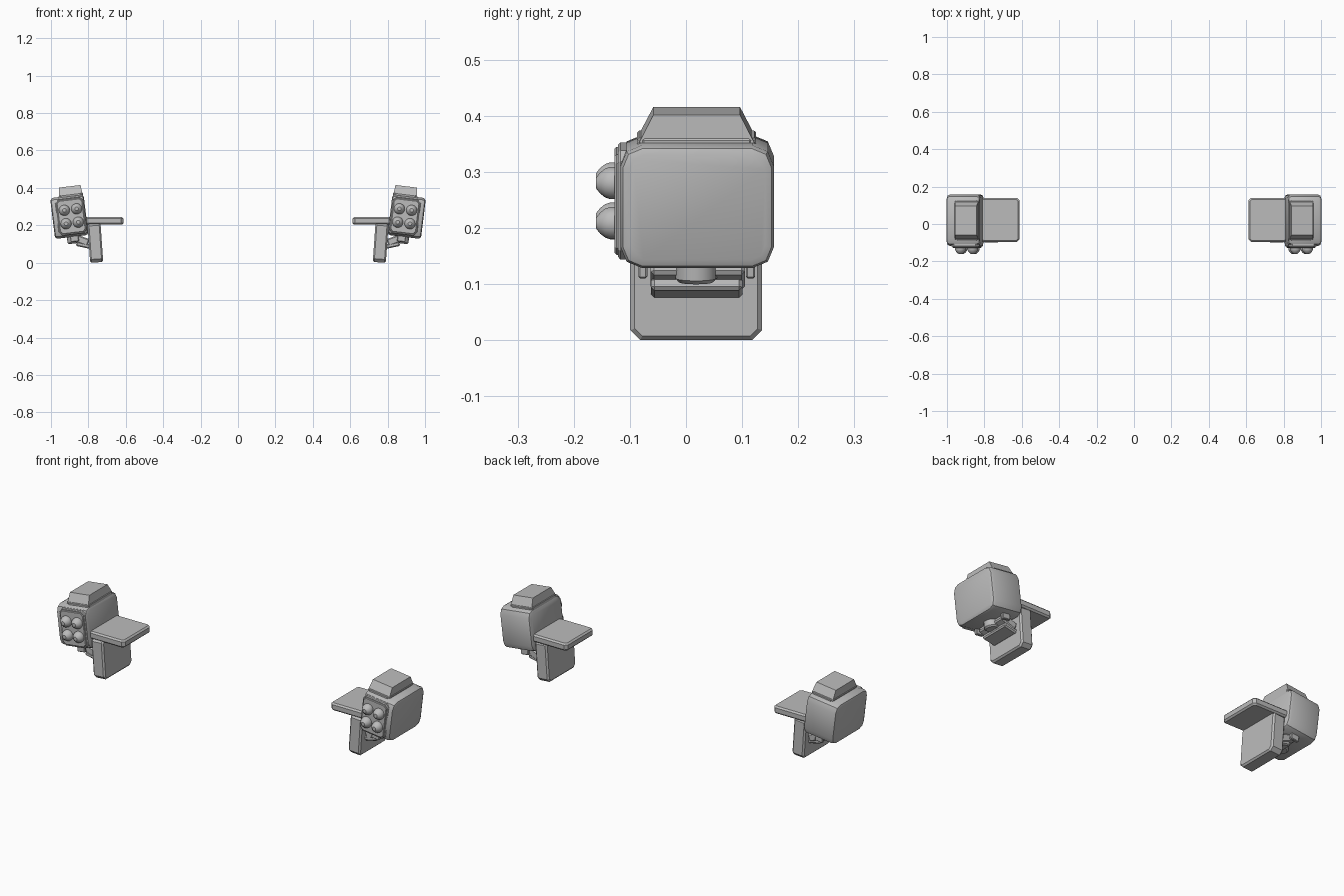
import bpy, bmesh
from math import radians
from mathutils import Matrix, Vector

cube = bpy.data.objects.get("Cube")
if cube:
    bpy.data.objects.remove(cube, do_unlink=True)

grey = bpy.data.materials.new("plain grey")
grey.use_nodes = True
colour = (0.5, 0.5, 0.5, 1)
grey.diffuse_color = colour
grey.node_tree.nodes["Principled BSDF"].inputs["Base Color"].default_value = colour


def frame(x, y, z, tilt=0):
    return Matrix.Translation((x, y, z)) @ Matrix.Rotation(radians(tilt), 4, 'Y')


def finish(name, bm, matrix):
    """Place the mesh, mirror it to the other side and shade it."""
    bmesh.ops.transform(bm, matrix=matrix, verts=bm.verts)
    bmesh.ops.recalc_face_normals(bm, faces=bm.faces)
    mesh = bpy.data.meshes.new(name)
    bm.to_mesh(mesh)
    bm.free()
    mesh.materials.append(grey)
    obj = bpy.data.objects.new(name, mesh)
    bpy.context.collection.objects.link(obj)
    bpy.ops.object.select_all(action='DESELECT')
    obj.select_set(True)
    bpy.context.view_layer.objects.active = obj
    bpy.ops.object.shade_smooth_by_angle(angle=radians(30))
    obj.modifiers.new("both sides", 'MIRROR').use_mirror_merge = False


def box(name, size, matrix, edge=0.006, corner=0, axis=0, segments=1, taper=(1, 1)):
    """Box with large corners along one axis, small edges, and a tapered top."""
    bm = bmesh.new()
    bmesh.ops.create_cube(bm, size=1)
    for v in bm.verts:
        if v.co.z > 0:
            v.co.x *= taper[0]
            v.co.y *= taper[1]
        v.co = Vector(a * b for a, b in zip(v.co, size))
    if corner:
        along = [e for e in bm.edges
                 if abs((e.verts[0].co - e.verts[1].co).normalized()[axis]) > 0.9]
        bmesh.ops.bevel(bm, geom=along, offset=corner, segments=segments,
                        profile=0.5, affect='EDGES')
    if edge:
        sharp = [e for e in bm.edges if e.calc_face_angle(0) > radians(50)]
        bmesh.ops.bevel(bm, geom=sharp, offset=edge, segments=segments,
                        profile=0.5, affect='EDGES')
    finish(name, bm, matrix)


def lathe(name, profile, matrix, sides=16):
    """Closed solid from (radius, height) pairs around local z."""
    bm = bmesh.new()
    rings = []
    for radius, height in profile:
        ring = bmesh.ops.create_circle(bm, segments=sides, radius=radius)["verts"]
        bmesh.ops.translate(bm, verts=ring, vec=(0, 0, height))
        rings.append(ring)
    for a, b in zip(rings, rings[1:]):
        for i in range(sides):
            j = (i + 1) % sides
            bm.faces.new((a[i], a[j], b[j], b[i]))
    bm.faces.new(rings[0])
    bm.faces.new(rings[-1])
    finish(name, bm, matrix)


# Shoulder mount: flat shelf and hanging side plate
box("shoulder_shelf", (0.21, 0.235, 0.04), frame(0.717, 0.022, 0.224),
    edge=0.008, corner=0.014, axis=2)
box("side_plate", (0.07, 0.235, 0.215), frame(0.763, 0.018, 0.109, 4),
    edge=0.008, corner=0.018)

# Launcher pod, leaning outwards
pod = frame(0.902, 0, 0.247, 7)
box("pod_body", (0.18, 0.274, 0.22), pod @ frame(0, 0.02, 0),
    edge=0.016, corner=0.038, segments=2)
box("pod_front_frame", (0.152, 0.03, 0.196), pod @ frame(-0.01, -0.106, 0),
    edge=0.004, corner=0.018, axis=1)
box("pod_front_plate", (0.138, 0.03, 0.18), pod @ frame(-0.01, -0.112, 0),
    edge=0.003, corner=0.014, axis=1)

# Sloped cap on top of the pod
box("cap_lip", (0.13, 0.212, 0.02), pod @ frame(-0.022, 0.019, 0.108),
    edge=0.003, corner=0.012, axis=2)
box("cap", (0.126, 0.206, 0.05), pod @ frame(-0.022, 0.019, 0.135),
    edge=0, corner=0.008, axis=2, taper=(0.92, 0.75))

# Four rocket noses
nose = [(0.029, 0), (0.029, 0.017), (0.026, 0.026), (0.019, 0.035), (0.01, 0.042)]
for column, side in (("inner", -1), ("outer", 1)):
    for row, level in (("lower", -1), ("upper", 1)):
        place = pod @ frame(-0.011 + side * 0.033, -0.118, level * 0.036)
        lathe(f"rocket_{row}_{column}", nose,
              place @ Matrix.Rotation(radians(90), 4, 'X'))

# Swivel bracket between side plate and pod
box("bracket_bar", (0.075, 0.163, 0.024), frame(0.828, 0.019, 0.094, -12), edge=0.006)
box("bracket_block", (0.09, 0.168, 0.04), frame(0.842, 0.021, 0.122, -20), edge=0.006)
lathe("swivel_pin", [(0.03, -0.02), (0.037, -0.013), (0.037, 0.03)],
      frame(0.876, 0.018, 0.123, 7))
for name, y in (("front_ear", -0.077), ("back_ear", 0.115)):
    box(name, (0.045, 0.016, 0.045), frame(0.875, y, 0.135, 7), edge=0.003)
